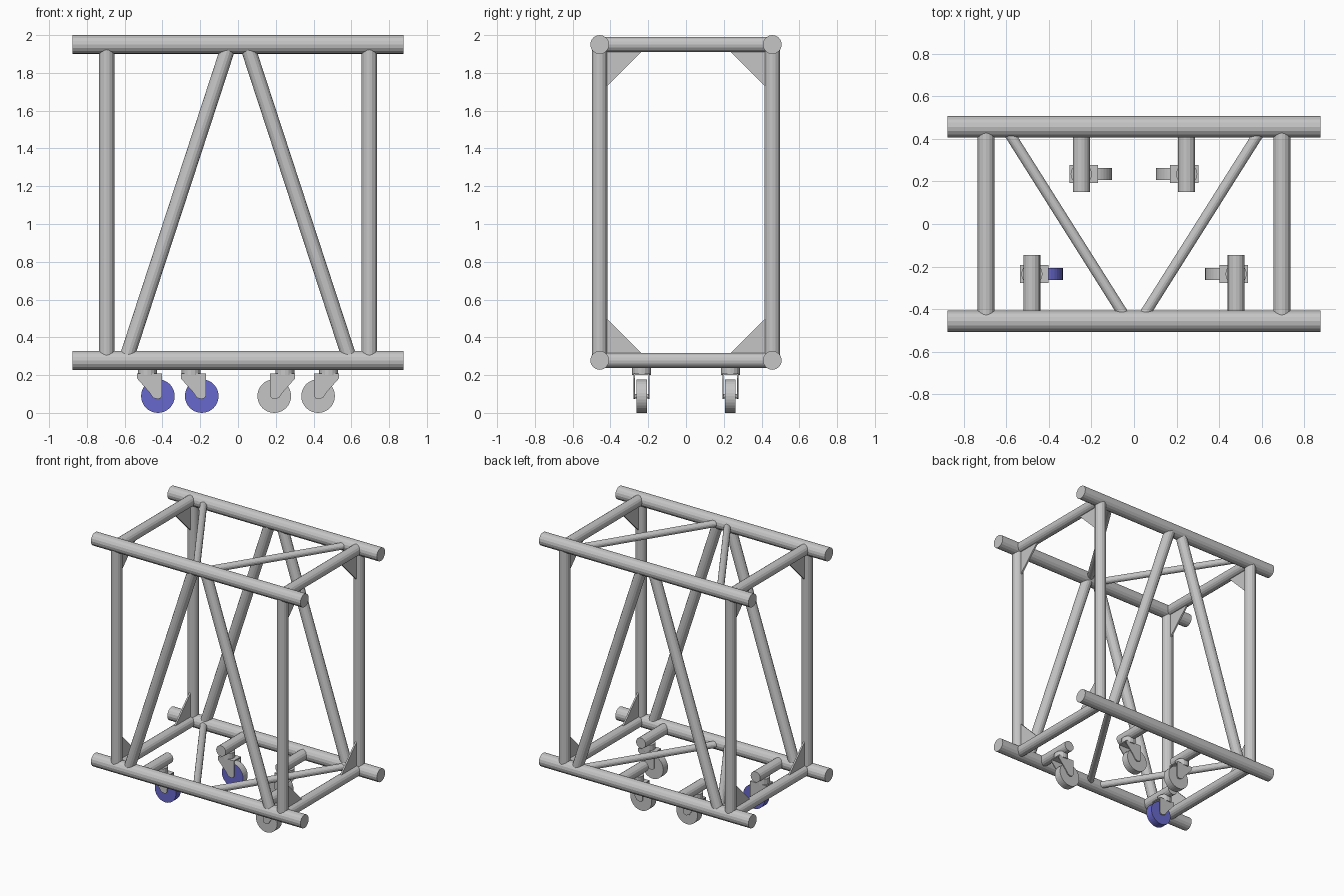
import bpy
import bmesh
from mathutils import Vector

if "Cube" in bpy.data.objects:
    bpy.data.objects.remove(bpy.data.objects["Cube"], do_unlink=True)


def material(name, color):
    mat = bpy.data.materials.new(name)
    mat.use_nodes = True
    mat.diffuse_color = (*color, 1)
    mat.node_tree.nodes["Principled BSDF"].inputs["Base Color"].default_value = (*color, 1)
    return mat


GREY = material("light grey metal", (0.56, 0.56, 0.56))
BLUE = material("blue wheel", (0.14, 0.14, 0.62))


def finish(name, bm, mat):
    bmesh.ops.recalc_face_normals(bm, faces=bm.faces)
    mesh = bpy.data.meshes.new(name)
    bm.to_mesh(mesh)
    bm.free()
    mesh.materials.append(mat)
    obj = bpy.data.objects.new(name, mesh)
    bpy.context.collection.objects.link(obj)
    return obj


def tube(name, start, end, radius, sides=16, mat=GREY):
    """Closed straight cylinder between two points."""
    a, b = Vector(start), Vector(end)
    bm = bmesh.new()
    bmesh.ops.create_cone(bm, cap_ends=True, segments=sides, radius1=radius,
                          radius2=radius, depth=(b - a).length)
    turn = (b - a).to_track_quat('Z', 'Y').to_matrix()
    bmesh.ops.rotate(bm, verts=bm.verts, matrix=turn)
    bmesh.ops.translate(bm, verts=bm.verts, vec=(a + b) / 2)
    return finish(name, bm, mat)


def plate(name, points, thickness):
    """Flat outline of 3D points, thickened evenly to both sides."""
    bm = bmesh.new()
    face = bm.faces.new([bm.verts.new(p) for p in points])
    face.normal_update()
    step = face.normal * thickness
    bmesh.ops.translate(bm, verts=bm.verts, vec=-step / 2)
    made = bmesh.ops.extrude_face_region(bm, geom=[face], use_keep_orig=True)
    moved = [g for g in made["geom"] if isinstance(g, bmesh.types.BMVert)]
    bmesh.ops.translate(bm, verts=moved, vec=step)
    return finish(name, bm, GREY)


LOW, HIGH = 0.278, 1.95
DEPTH = 0.457
POST_X = 0.695
SIDES = ((-1, "right"), (1, "left"))
ENDS = ((-1, "front"), (1, "back"))
LEVELS = ((LOW, "lower"), (HIGH, "upper"))

# Long rails
for z, level in LEVELS:
    for fy, end in ENDS:
        y = fy * DEPTH
        tube(f"{level}_{end}_rail", (-0.877, y, z), (0.877, y, z), 0.05)

for fx, side in SIDES:
    x = fx * POST_X
    # Posts and sloping face braces
    for fy, end in ENDS:
        y = fy * DEPTH
        tube(f"{end}_{side}_post", (x, y, LOW), (x, y, HIGH), 0.041)
        tube(f"{end}_{side}_brace", (fx * 0.594, y, LOW), (fx * 0.047, y, HIGH), 0.039)
    # Cross bars, thin horizontal braces and corner gussets
    for z, level in LEVELS:
        tube(f"{level}_{side}_cross_bar", (x, -DEPTH, z), (x, DEPTH, z), 0.04)
        tube(f"{level}_{side}_flat_brace", (fx * 0.606, DEPTH, z),
             (fx * 0.029, -DEPTH, z), 0.025)
        up = 1 if z == LOW else -1
        corner = z + up * 0.022
        for fy, end in ENDS:
            plate(f"{level}_{end}_{side}_gusset",
                  [(x, fy * 0.44, corner), (x, fy * 0.22, corner),
                   (x, fy * 0.44, corner + up * 0.22)], 0.012)

# Fork cheek outline: distance toward the wheel, height
CHEEK = [(-0.055, 0.208), (0.078, 0.208), (0.078, 0.09), (0.07, 0.078),
         (0.055, 0.073), (0.03, 0.08), (0.01, 0.11), (-0.055, 0.183)]

# Casters hung from short stub tubes
for fx, side in SIDES:
    for fy, end in ENDS:
        label = f"{end}_{side}"
        x = fx * (0.48 if fy < 0 else 0.248)
        y = fy * 0.235
        stub_end = -0.145 if fy < 0 else 0.15
        tube(f"{label}_stub", (x, fy * DEPTH, LOW), (x, stub_end, LOW), 0.04)
        tube(f"{label}_swivel", (x, y, 0.2), (x, y, 0.25), 0.05)
        for dy, which in ((-0.039, "outer"), (0.039, "inner")):
            plate(f"{label}_{which}_fork_cheek",
                  [(x - fx * d, y + dy, z) for d, z in CHEEK], 0.007)
        plate(f"{label}_fork_top",
              [(x - fx * d, y + dy, 0.204) for d, dy in
               ((-0.055, -0.042), (0.078, -0.042), (0.078, 0.042), (-0.055, 0.042))], 0.008)
        wx = x - fx * 0.056
        tube(f"{label}_axle", (wx, y - 0.04, 0.089), (wx, y + 0.04, 0.089), 0.012)
        all_blue = fx < 0 and fy < 0
        wheel = tube(f"{label}_wheel", (wx, y - 0.028, 0.089), (wx, y + 0.028, 0.089),
                     0.089, 32, BLUE if all_blue else GREY)
        # One wheel has only its front disc painted
        if fx < 0 and fy > 0:
            wheel.data.materials.append(BLUE)
            for poly in wheel.data.polygons:
                poly.material_index = 1 if poly.normal.y < -0.9 else 0
